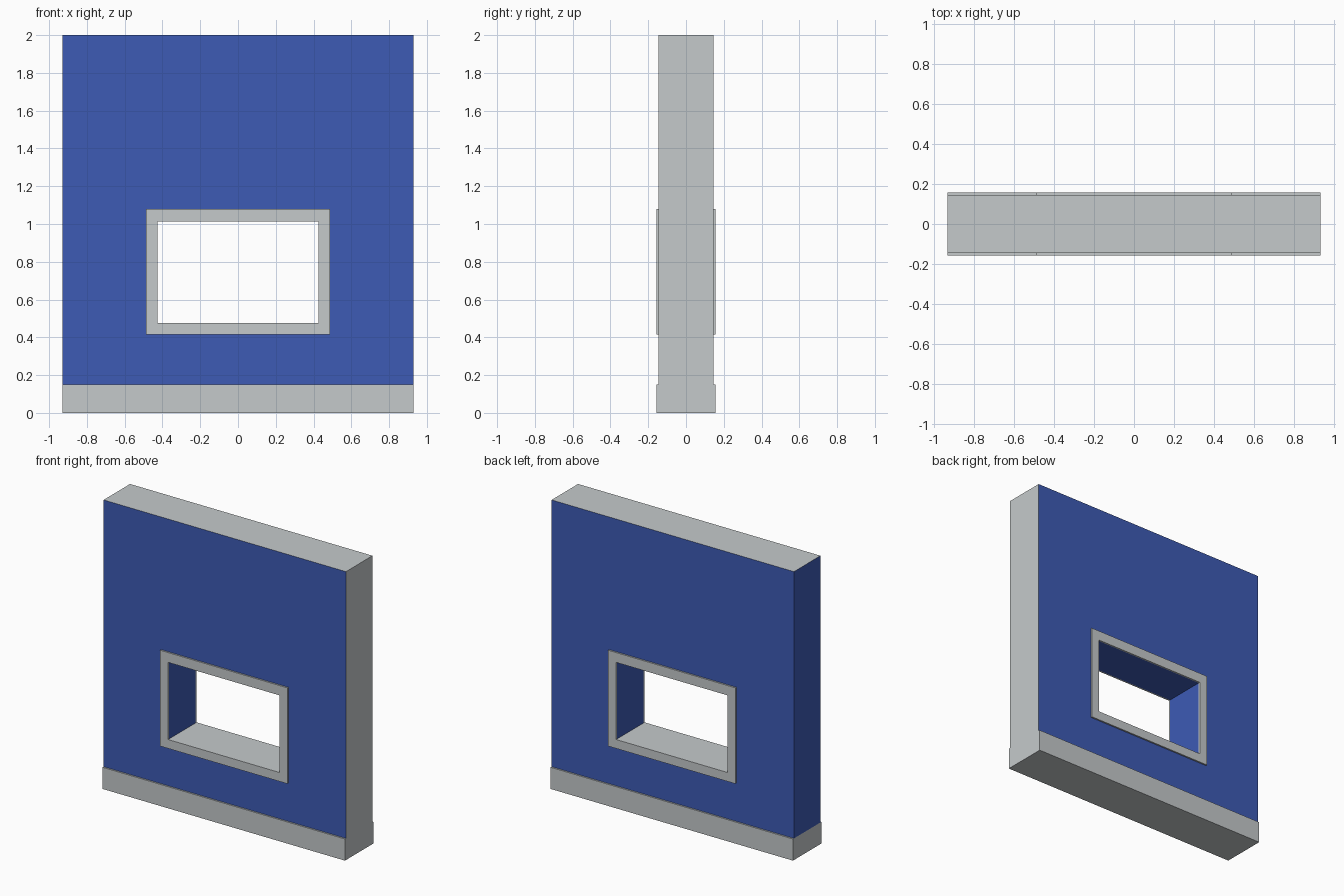
import bpy, bmesh

if "Cube" in bpy.data.objects:
    bpy.data.objects.remove(bpy.data.objects["Cube"])


def material(name, rgb):
    m = bpy.data.materials.new(name)
    m.diffuse_color = (*rgb, 1.0)
    m.use_nodes = True
    m.node_tree.nodes["Principled BSDF"].inputs["Base Color"].default_value = m.diffuse_color
    return m


BLUE = material("blue paint", (0.047, 0.104, 0.46))
GREY = material("light grey", (0.56, 0.59, 0.60))

W, D, H = 0.93, 0.145, 2.0        # wall half width, half depth, height
TRIM = 0.156                      # half depth of skirting and window trim
BASE = 0.15                       # skirting height
OPENING = (-0.427, 0.427, 0.477, 1.012)
SURROUND = (-0.488, 0.488, 0.415, 1.08)


def rectangle(r, y):
    x0, x1, z0, z1 = r
    return [(x0, y, z0), (x1, y, z0), (x1, y, z1), (x0, y, z1)]


def ring(name, outer, inner, y0, y1, mats, rule=None):
    """Rectangle with a rectangular hole, extruded along y."""
    bm = bmesh.new()
    o0, i0, o1, i1 = [[bm.verts.new(p) for p in rectangle(r, y)]
                      for y in (y0, y1) for r in (outer, inner)]
    for k in range(4):
        n = (k + 1) % 4
        bm.faces.new((o0[k], o0[n], i0[n], i0[k]))
        bm.faces.new((o1[n], o1[k], i1[k], i1[n]))
        bm.faces.new((o0[n], o0[k], o1[k], o1[n]))
        bm.faces.new((i0[k], i0[n], i1[n], i1[k]))
    return finish(name, bm, mats, rule)


def finish(name, bm, mats, rule=None):
    bmesh.ops.recalc_face_normals(bm, faces=bm.faces)
    for f in bm.faces:
        f.material_index = rule(f) if rule else 0
    me = bpy.data.meshes.new(name)
    bm.to_mesh(me)
    bm.free()
    for m in mats:
        me.materials.append(m)
    ob = bpy.data.objects.new(name, me)
    bpy.context.collection.objects.link(ob)
    return ob


# Wall: painted blue except the top, the right end and the window sill
def wall_colour(f):
    right_end = f.calc_center_median().x > W - 0.01
    return 1 if f.normal.z > 0.5 or right_end else 0


ring("wall", (-W, W, BASE, H), OPENING, -D, D, [BLUE, GREY], wall_colour)

# Raised window trim on both faces
for side, s in (("front", -1), ("back", 1)):
    ring(side + "_window_trim", SURROUND, OPENING, s * D, s * TRIM, [GREY])

# Skirting along the foot of the wall
bm = bmesh.new()
bmesh.ops.create_cube(bm, size=1)
bmesh.ops.scale(bm, vec=(2 * W, 2 * TRIM, BASE), verts=bm.verts)
bmesh.ops.translate(bm, vec=(0, 0, BASE / 2), verts=bm.verts)
finish("skirting", bm, [GREY])
